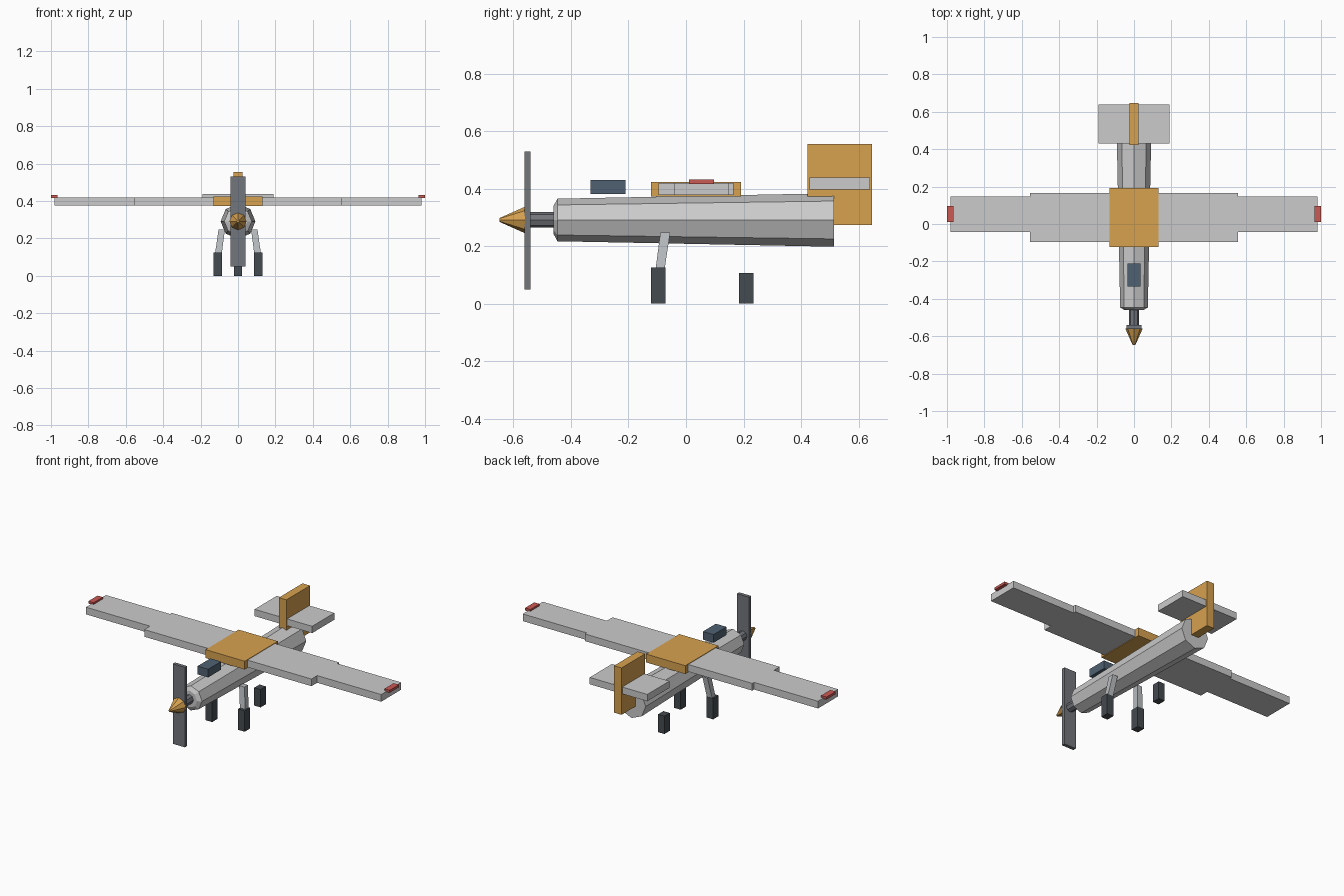
import bpy, bmesh
from math import cos, sin, pi
from mathutils import Vector

if "Cube" in bpy.data.objects:
    bpy.data.objects.remove(bpy.data.objects["Cube"])


def material(name, r, g, b):
    m = bpy.data.materials.new(name)
    m.diffuse_color = (r, g, b, 1)
    m.use_nodes = True
    m.node_tree.nodes["Principled BSDF"].inputs["Base Color"].default_value = m.diffuse_color
    return m


orange = material("orange", 0.68, 0.36, 0.08)
red = material("red", 0.6, 0.1, 0.09)
dark = material("dark_rubber", 0.06, 0.07, 0.08)
glass = material("dark_glass", 0.08, 0.12, 0.17)
steel = material("steel", 0.17, 0.18, 0.2)
light = material("light_metal", 0.5, 0.52, 0.54)


def finish(name, bm, mat):
    bmesh.ops.recalc_face_normals(bm, faces=bm.faces[:])
    me = bpy.data.meshes.new(name)
    bm.to_mesh(me)
    bm.free()
    if mat:
        me.materials.append(mat)
    bpy.context.collection.objects.link(bpy.data.objects.new(name, me))


def loft(name, rings, mat=None):
    """Skin a list of equal-length point rings and cap both ends."""
    bm = bmesh.new()
    rows = [[bm.verts.new(p) for p in ring] for ring in rings]
    n = len(rows[0])
    for a, b in zip(rows, rows[1:]):
        for i in range(n):
            j = (i + 1) % n
            bm.faces.new((a[i], a[j], b[j], b[i]))
    bm.faces.new(rows[0])
    bm.faces.new(rows[-1])
    finish(name, bm, mat)


def rect(x0, x1, y0, y1, z):
    return [(x0, y0, z), (x1, y0, z), (x1, y1, z), (x0, y1, z)]


def box(name, x, y, z, mat=None):
    loft(name, [rect(*x, *y, h) for h in z], mat)


def turned(name, profile, mat=None, sides=8, zc=0.291):
    """Low-poly body along y from (y, radius) pairs."""
    loft(name, [[(r * cos(2 * pi * i / sides), y, zc + r * sin(2 * pi * i / sides))
                 for i in range(sides)] for y, r in profile], mat)


# Body and propeller
turned("fuselage", [(-0.46, 0.05), (-0.447, 0.074), (0.515, 0.093)])
turned("propeller_shaft", [(-0.545, 0.027), (-0.45, 0.027)], steel)
turned("spinner", [(-0.648, 0.007), (-0.56, 0.046)], orange)
box("propeller", (-0.04, 0.04), (-0.561, -0.54), (0.05, 0.53), steel)
box("canopy", (-0.035, 0.035), (-0.333, -0.211), (0.381, 0.43), glass)

# Wing centre and tail
box("wing_centre", (-0.13, 0.13), (-0.122, 0.192), (0.373, 0.423), orange)
box("tail_fin", (-0.025, 0.025), (0.423, 0.647), (0.274, 0.555), orange)
box("tailplane", (-0.191, 0.191), (0.43, 0.64), (0.397, 0.438))
box("tail_wheel", (-0.021, 0.021), (0.184, 0.234), (0, 0.107), dark)


# Mirrored wings and landing gear
def span(s, a, b):
    return tuple(sorted((s * a, s * b)))


for side, s in (("left", -1), ("right", 1)):
    box(side + "_inner_wing", span(s, 0.12, 0.555), (-0.096, 0.165), (0.377, 0.42))
    box(side + "_outer_wing", span(s, 0.555, 0.98), (-0.042, 0.148), (0.377, 0.42))
    box(side + "_wing_light", span(s, 0.965, 1.0), (0.01, 0.097), (0.416, 0.431), red)
    box(side + "_wheel", span(s, 0.086, 0.13), (-0.122, -0.072), (0, 0.125), dark)
    loft(side + "_gear_strut",
         [rect(*span(s, 0.088, 0.124), -0.107, -0.076, 0.11),
          rect(*span(s, 0.07, 0.104), -0.089, -0.055, 0.248)], light)
